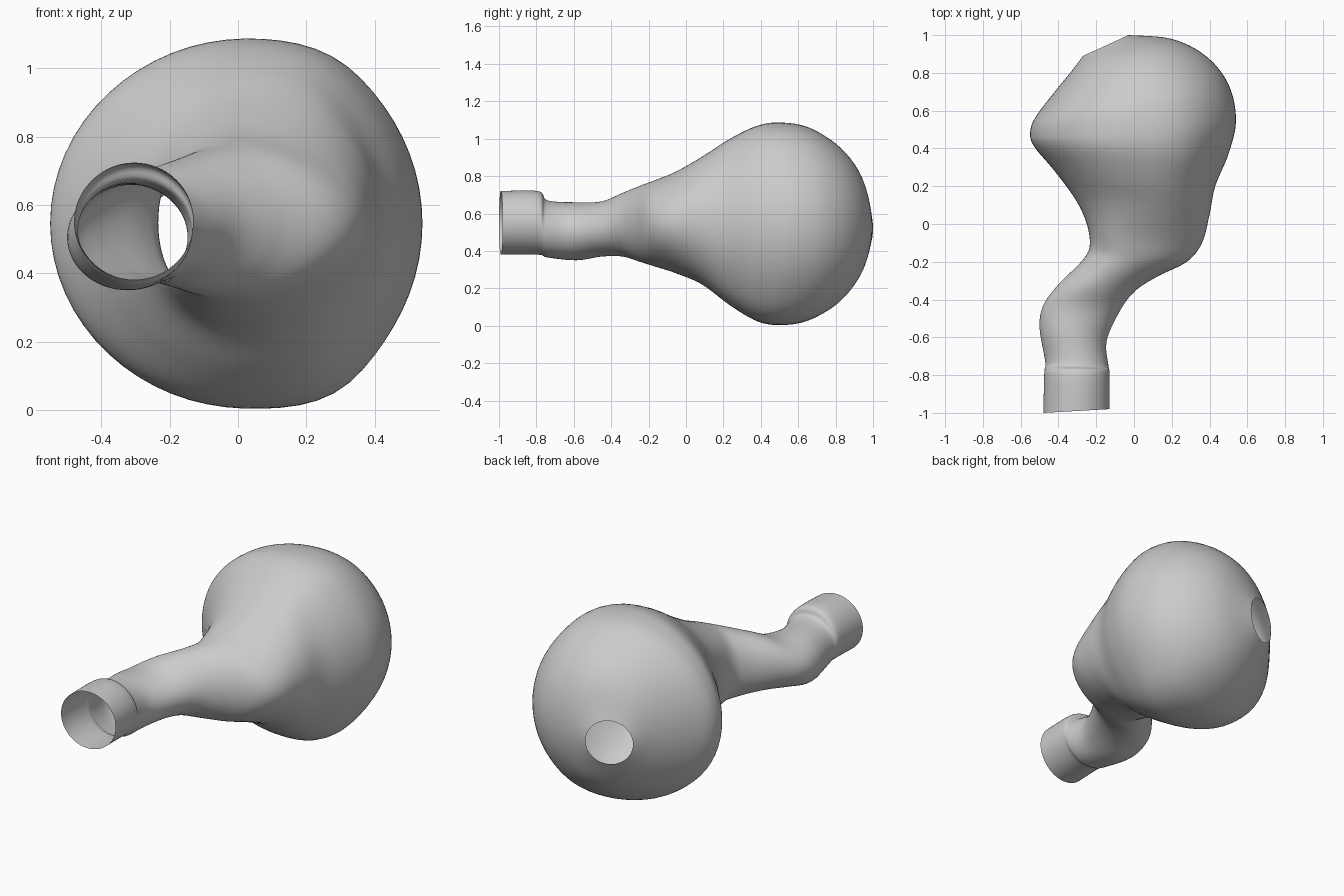
import bpy, bmesh
from math import sin, cos, exp, radians, tau
from mathutils import Vector

cube = bpy.data.objects.get("Cube")
if cube:
    bpy.data.objects.remove(cube, do_unlink=True)

SEGMENTS = 64   # points around each ring
STEPS = 6       # smooth steps between two sections

# Sections from the open mouth to the rear hole:
# edge on -x (x, y), edge on +x (x, y), lowest z, highest z
sections = [
    (-.48, -1, -.13, -.98, .38, .72),       # mouth collar
    (-.475, -.79, -.13, -.79, .38, .72),
    (-.47, -.73, -.135, -.75, .365, .67),   # step behind the collar
    (-.5, -.55, -.145, -.62, .35, .66),     # bent neck
    (-.48, -.43, -.08, -.47, .37, .665),
    (-.4, -.32, 0, -.36, .37, .71),
    (-.28, -.2, .12, -.28, .34, .75),
    (-.235, -.12, .28, -.2, .315, .78),     # shoulder
    (-.25, 0, .36, -.1, .28, .825),
    (-.31, .13, .4, .05, .22, .905),
    (-.42, .28, .43, .2, .11, 1),           # bulb
    (-.525, .405, .5, .37, .025, 1.07),
    (-.55, .475, .54, .55, .006, 1.085),
    (-.525, .56, .5, .74, .03, 1.06),
    (-.42, .7, .38, .89, .115, .97),
    (-.33, .81, .2, .98, .24, .84),
    (-.27, .89, -.03, 1, .39, .65),         # rim of the rear hole
]


def spline(p, q, r, s, t):
    """Catmull-Rom blend between q and r."""
    return q + t * (r - p + t * (2 * p - 5 * q + 4 * r - s
                                 + t * (3 * (q - r) + s - p))) / 2


def smooth_sections(rows):
    last = len(rows) - 1
    result = []
    for i in range(last):
        window = (rows[max(i - 1, 0)], rows[i], rows[i + 1], rows[min(i + 2, last)])
        for k in range(STEPS):
            result.append([spline(*values, k / STEPS) for values in zip(*window)])
    result.append(rows[last])
    return result


def bell(value, middle, width):
    return exp(-((value - middle) / width) ** 2)


def add_ring(bm, row):
    """Upright ellipse across the two side edges, with leaning crown and blunt corners."""
    xl, yl, xr, yr, low, high = row
    centre = Vector(((xl + xr) / 2, (yl + yr) / 2, (low + high) / 2))
    across = Vector((xr - xl, yr - yl, 0)) / 2
    up = Vector((0, 0, high - low)) / 2
    bulb = bell(centre.y, .4, .3)
    shoulder = bell(centre.y, -.08, .15)
    lean = Vector((.025 * bulb - .07 * shoulder, 0, 0))
    ring = []
    for j in range(SEGMENTS):
        a = tau * (j / SEGMENTS - .5)
        corner = bell(abs(a), radians(62), radians(18))
        swell = 1 + bulb * corner * (.03 if a > 0 else .05)
        offset = (across * cos(a) + up * sin(a)) * swell
        ring.append(bm.verts.new(centre + offset + lean * sin(a) ** 2))
    return ring


# Hollow shell, open at both ends
bm = bmesh.new()
rings = [add_ring(bm, row) for row in smooth_sections(sections)]
for front, back in zip(rings, rings[1:]):
    for j in range(SEGMENTS):
        n = (j + 1) % SEGMENTS
        face = bm.faces.new((front[j], back[j], back[n], front[n]))
        face.smooth = True

mesh = bpy.data.meshes.new("bulb_shell")
bm.to_mesh(mesh)
bm.free()
shell = bpy.data.objects.new("bulb_shell", mesh)
bpy.context.collection.objects.link(shell)

# Plain grey surface
grey = bpy.data.materials.new("light grey")
grey.use_nodes = True
colour = (.6, .6, .6, 1)
grey.diffuse_color = colour
grey.node_tree.nodes["Principled BSDF"].inputs["Base Color"].default_value = colour
mesh.materials.append(grey)
